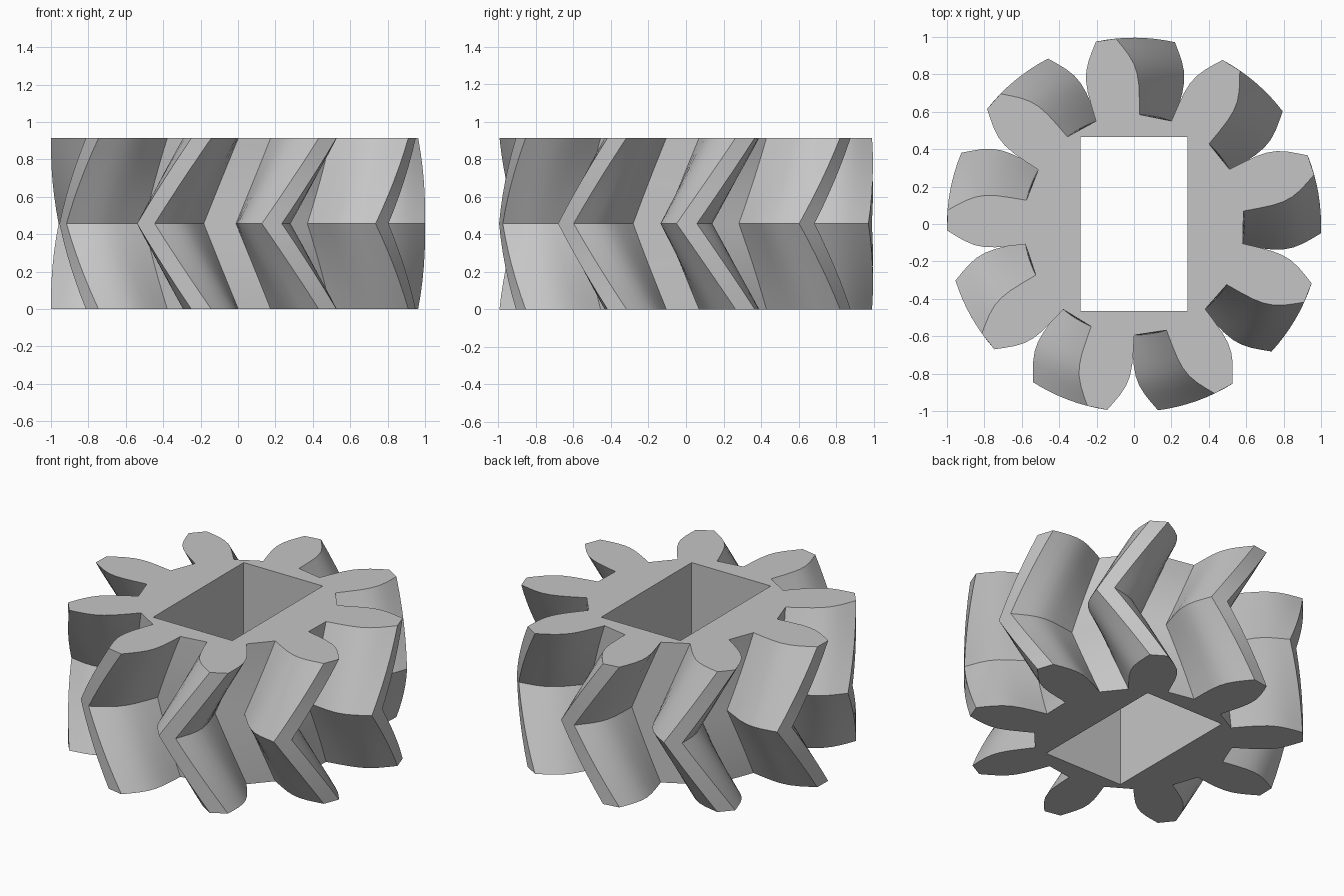
import bpy
import bmesh
from math import radians, cos, sin

cube = bpy.data.objects.get("Cube")
if cube:
    bpy.data.objects.remove(cube, do_unlink=True)

TEETH = 9
HEIGHT = 0.913
TWIST = radians(-18.2)      # turn from the end faces to the middle
START = radians(98.65)      # first tooth centre on the end face
STEPS = 6                   # slices per half
Y_SHIFT = -0.004

# One flank of a tooth: radius and half angle in degrees
FLANK = [(0.59, 11.5), (0.67, 11.1), (0.75, 10.6), (0.81, 9.8), (0.86, 8.6),
         (0.91, 6.8), (0.955, 4.9), (1.0, 3.1)]


def gear_outline():
    """Polar outline of all teeth, counter-clockwise."""
    tooth = [(r, -radians(a)) for r, a in FLANK]
    tooth += [(r, radians(a)) for r, a in reversed(FLANK)]
    pitch = radians(360 / TEETH)
    return [(r, a + START + i * pitch) for i in range(TEETH) for r, a in tooth]


def make_object(name, bm):
    bmesh.ops.recalc_face_normals(bm, faces=bm.faces[:])
    mesh = bpy.data.meshes.new(name)
    bm.to_mesh(mesh)
    bm.free()
    obj = bpy.data.objects.new(name, mesh)
    bpy.context.collection.objects.link(obj)
    return obj


grey = bpy.data.materials.new("light grey")
grey.use_nodes = True
color = (0.56, 0.56, 0.56, 1)
grey.diffuse_color = color
grey.node_tree.nodes["Principled BSDF"].inputs["Base Color"].default_value = color

# Herringbone body: twisted slices joined by side walls and end caps
bm = bmesh.new()
outline = gear_outline()
rings = []
for k in range(2 * STEPS + 1):
    turn = TWIST * (1 - abs(k - STEPS) / STEPS)
    z = HEIGHT * k / (2 * STEPS)
    rings.append([bm.verts.new((r * cos(a + turn), r * sin(a + turn) + Y_SHIFT, z))
                  for r, a in outline])
n = len(outline)
for low, high in zip(rings, rings[1:]):
    for i in range(n):
        j = (i + 1) % n
        bm.faces.new((low[i], low[j], high[j], high[i]))
bm.faces.new(rings[0][::-1])
bm.faces.new(rings[-1])
gear = make_object("herringbone_gear", bm)
gear.data.materials.append(grey)

# Rectangular bore through the middle
bm = bmesh.new()
bmesh.ops.create_cube(bm, size=1)
bmesh.ops.scale(bm, vec=(0.57, 0.93, 2), verts=bm.verts)
cutter = make_object("bore_cutter", bm)
cutter.hide_render = True
cutter.data.materials.append(grey)
cutter.location.z = HEIGHT / 2

bpy.ops.object.select_all(action='DESELECT')
gear.select_set(True)
bpy.context.view_layer.objects.active = gear
cut = gear.modifiers.new("bore", 'BOOLEAN')
cut.operation = 'DIFFERENCE'
cut.solver = 'EXACT'
cut.object = cutter
bpy.ops.object.modifier_apply(modifier=cut.name)
bpy.data.objects.remove(cutter, do_unlink=True)

bpy.ops.object.shade_smooth_by_angle(angle=radians(25))
